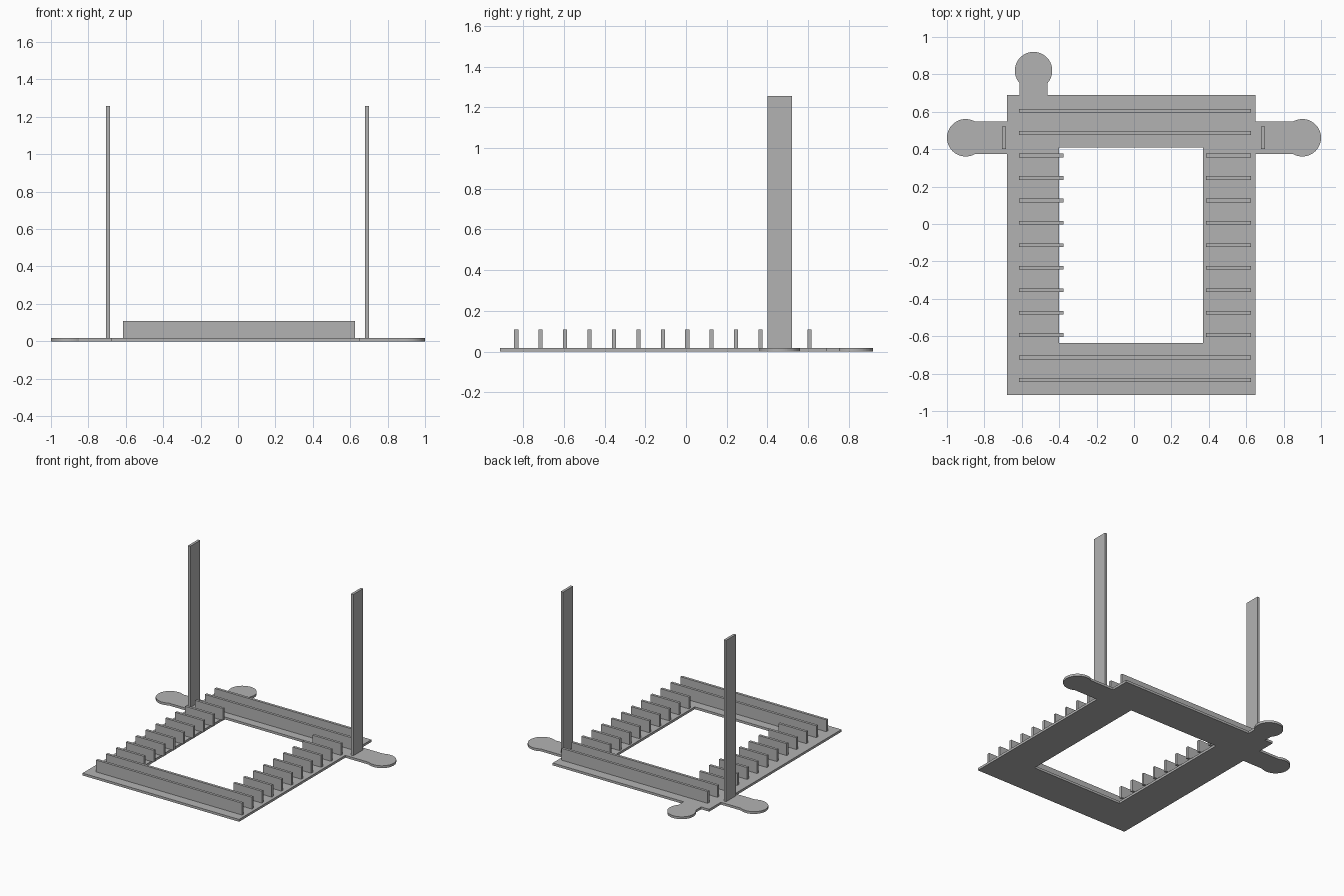
import bpy, bmesh, math
from mathutils import Matrix

cube = bpy.data.objects.get("Cube")
if cube:
    bpy.data.objects.remove(cube, do_unlink=True)

GREY = (0.45, 0.45, 0.45, 1)
grey = bpy.data.materials.new("plain grey")
grey.use_nodes = True
grey.diffuse_color = GREY
grey.node_tree.nodes["Principled BSDF"].inputs["Base Color"].default_value = GREY

PLATE = 0.018            # plate thickness
LEFT, RIGHT, FRONT, BACK = -0.68, 0.65, -0.915, 0.69


def add_object(name, mesh):
    obj = bpy.data.objects.new(name, mesh)
    bpy.context.collection.objects.link(obj)
    mesh.materials.clear()
    mesh.materials.append(grey)
    return obj


def box(name, x, y, z):
    """Box from three (low, high) ranges."""
    bm = bmesh.new()
    centre = [(a + b) / 2 for a, b in (x, y, z)]
    size = [b - a for a, b in (x, y, z)]
    bmesh.ops.create_cube(bm, size=1, matrix=Matrix.Translation(centre) @ Matrix.Diagonal((*size, 1)))
    mesh = bpy.data.meshes.new(name)
    bm.to_mesh(mesh)
    bm.free()
    return add_object(name, mesh)


def tab(cx, cy, half, heading, radius=0.1, steps=48):
    """Rounded end of a tab, anticlockwise, opening away from its heading."""
    sweep = math.pi - math.asin(half / radius)
    angles = [heading - sweep + 2 * sweep * i / steps for i in range(steps + 1)]
    return [(cx + radius * math.cos(a), cy + radius * math.sin(a)) for a in angles]


# Base frame: one outline with three round-ended tabs and a rectangular opening
side_y, side_half = 0.461, 0.087
back_x, back_half = -0.537, 0.075
outer = [(LEFT, FRONT), (RIGHT, FRONT), (RIGHT, side_y - side_half)]
outer += tab(0.9, side_y, side_half, 0)
outer += [(RIGHT, side_y + side_half), (RIGHT, BACK), (back_x + back_half, BACK)]
outer += tab(back_x, 0.82, back_half, math.pi / 2)
outer += [(back_x - back_half, BACK), (LEFT, BACK), (LEFT, side_y + side_half)]
outer += tab(-0.9, side_y, side_half, math.pi)
outer += [(LEFT, side_y - side_half)]
opening = [(-0.4, -0.635), (-0.4, 0.41), (0.37, 0.41), (0.37, -0.635)]

curve = bpy.data.curves.new("frame_outline", "CURVE")
curve.dimensions = "2D"
curve.fill_mode = "BOTH"
curve.extrude = PLATE / 2
for loop in (outer, opening):
    spline = curve.splines.new("POLY")
    spline.points.add(len(loop) - 1)
    for point, (x, y) in zip(spline.points, loop):
        point.co = (x, y, PLATE / 2, 1)
    spline.use_cyclic_u = True
helper = bpy.data.objects.new("frame_outline", curve)
bpy.context.collection.objects.link(helper)
for point in (p for s in curve.splines for p in s.points):
    point.co.z = 0
bpy.context.view_layer.update()
mesh = bpy.data.meshes.new_from_object(helper.evaluated_get(bpy.context.evaluated_depsgraph_get()))
bpy.data.objects.remove(helper, do_unlink=True)

# Lift the plate to the ground and close its seams
bm = bmesh.new()
bm.from_mesh(mesh)
bmesh.ops.translate(bm, verts=bm.verts, vec=(0, 0, PLATE / 2))
bmesh.ops.remove_doubles(bm, verts=bm.verts, dist=0.0001)
bmesh.ops.recalc_face_normals(bm, faces=bm.faces)
for face in bm.faces:
    face.smooth = False
    face.material_index = 0
bm.to_mesh(mesh)
bm.free()
add_object("base_frame", mesh)

# Ribs: full width at front and back, split in two beside the opening
COUNT = 13
for i in range(COUNT):
    y = -0.834 + 0.12 * i
    depth, height = (y - 0.01, y + 0.01), (PLATE, 0.109)
    if i < 2 or i >= COUNT - 2:
        box(f"long_rib_{i}", (-0.615, 0.625), depth, height)
    else:
        box(f"right_rib_{i}", (-0.615, -0.376), depth, height)
        box(f"left_rib_{i}", (0.384, 0.625), depth, height)

# Tall flat posts on the side tabs
for name, x in (("right_post", -0.695), ("left_post", 0.69)):
    box(name, (x - 0.01, x + 0.01), (0.4, 0.52), (PLATE, 1.257))
